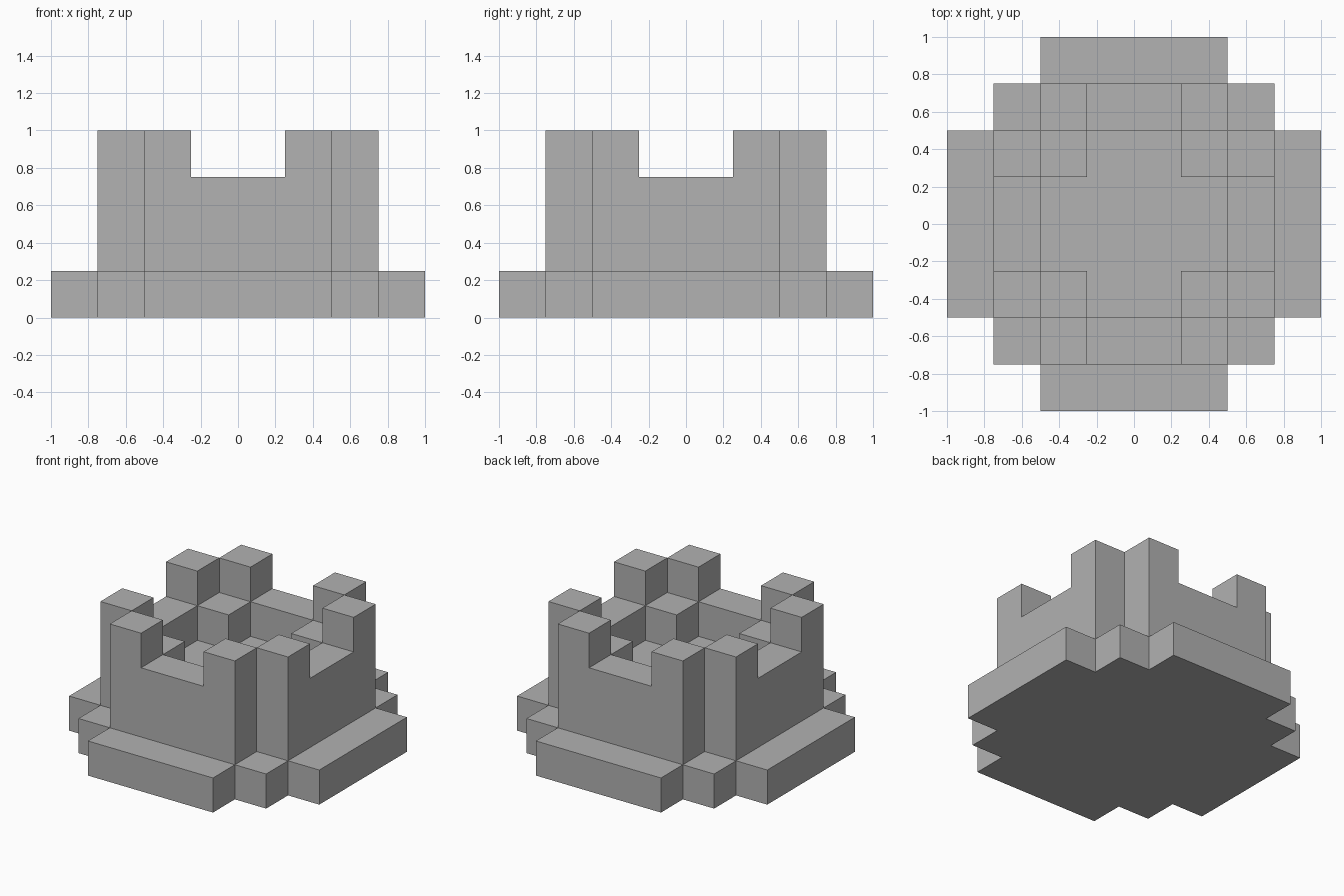
import bpy, bmesh
from math import pi
from mathutils import Matrix, Vector

cube = bpy.data.objects.get("Cube")
if cube:
    bpy.data.objects.remove(cube, do_unlink=True)

U = 0.25  # one block

stone = bpy.data.materials.new("grey stone")
stone.use_nodes = True
GREY = (0.445, 0.445, 0.445, 1)
stone.diffuse_color = GREY
stone.node_tree.nodes["Principled BSDF"].inputs["Base Color"].default_value = GREY


def extrude(name, points, along, turn=0):
    """Extrude a flat outline along a vector, then turn it about z."""
    bm = bmesh.new()
    face = bm.faces.new([bm.verts.new(Vector(p) * U) for p in points])
    new = bmesh.ops.extrude_face_region(bm, geom=[face])["geom"]
    bmesh.ops.translate(bm, vec=Vector(along) * U,
                        verts=[g for g in new if isinstance(g, bmesh.types.BMVert)])
    bmesh.ops.rotate(bm, verts=bm.verts, cent=(0, 0, 0),
                     matrix=Matrix.Rotation(turn * pi / 2, 3, 'Z'))
    bmesh.ops.recalc_face_normals(bm, faces=bm.faces)
    mesh = bpy.data.meshes.new(name)
    bm.to_mesh(mesh)
    bm.free()
    mesh.materials.append(stone)
    obj = bpy.data.objects.new(name, mesh)
    bpy.context.collection.objects.link(obj)


def four_fold(quarter, z):
    """Repeat a quarter outline four times around the centre."""
    pts = []
    for _ in range(4):
        pts += [(x, y, z) for x, y in quarter]
        quarter = [(-y, x) for x, y in quarter]
    return pts


# Stepped base slab and the raised courtyard floor
extrude("base", four_fold([(4, -2), (4, 2), (3, 2), (3, 3), (2, 3)], 0), (0, 0, 1))
extrude("courtyard_floor", four_fold([(2, -1), (2, 1), (1, 1)], 1), (0, 0, 1))

# Four notched walls with a merlon at each end, and the inner corner blocks
profile = [(-2, 1), (2, 1), (2, 4), (1, 4), (1, 3), (-1, 3), (-1, 4), (-2, 4)]
for turn, side in enumerate(("front", "left", "back", "right")):
    extrude(side + "_wall", [(x, -3, z) for x, z in profile], (0, 1, 0), turn)
    extrude(side + "_corner_block",
            [(1, -2, 1), (2, -2, 1), (2, -1, 1), (1, -1, 1)], (0, 0, 2), turn)
